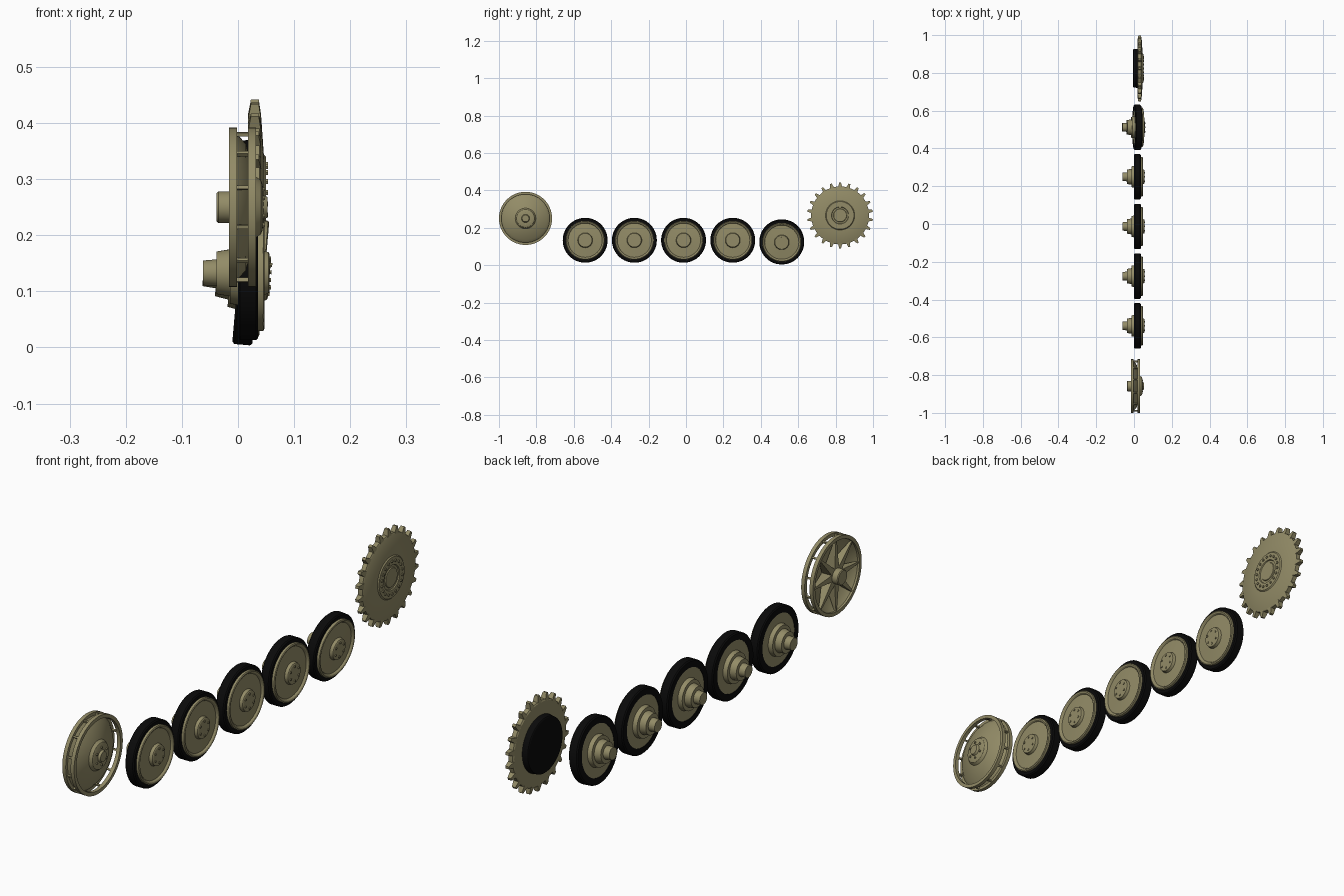
import bpy, bmesh, math
from mathutils import Matrix, Vector

cube = bpy.data.objects.get("Cube")
if cube:
    bpy.data.objects.remove(cube)


def material(name, color):
    m = bpy.data.materials.new(name)
    m.use_nodes = True
    m.diffuse_color = color
    m.node_tree.nodes["Principled BSDF"].inputs["Base Color"].default_value = color
    return m


OLIVE = material("olive paint", (0.29, 0.26, 0.135, 1))
BLACK = material("black rubber", (0.003, 0.003, 0.003, 1))


def finish(bm, name, mat, place):
    bmesh.ops.recalc_face_normals(bm, faces=bm.faces)
    for f in bm.faces:
        f.smooth = True
    me = bpy.data.meshes.new(name)
    bm.to_mesh(me)
    bm.free()
    me.set_sharp_from_angle(angle=math.radians(30))
    me.materials.append(mat)
    ob = bpy.data.objects.new(name, me)
    ob.matrix_world = place
    bpy.context.collection.objects.link(ob)
    return ob


def lathe(name, profile, mat, place, closed=False, steps=56):
    """Spin (x, radius) points around the x axis."""
    bm = bmesh.new()
    vs = [bm.verts.new((x, 0, r)) for x, r in profile]
    edges = [bm.edges.new(p) for p in zip(vs, vs[1:])]
    if closed:
        edges.append(bm.edges.new((vs[-1], vs[0])))
    bmesh.ops.spin(bm, geom=vs + edges, cent=(0, 0, 0), axis=(1, 0, 0),
                   angle=math.tau, steps=steps)
    bmesh.ops.remove_doubles(bm, verts=bm.verts, dist=0.00001)
    return finish(bm, name, mat, place)


def radial(name, count, inner, outer, mat, place, offset=0.0):
    """Repeat a tapered block; each end is (radius, half width, x low, x high)."""
    bm = bmesh.new()
    for i in range(count):
        turn = Matrix.Rotation(math.tau * (i + offset) / count, 3, "X")
        for v in bmesh.ops.create_cube(bm, size=2)["verts"]:
            r, w, lo, hi = outer if v.co.z > 0 else inner
            v.co = turn @ Vector((hi if v.co.x > 0 else lo, w * v.co.y, r))
    return finish(bm, name, mat, place)


def bolts(name, count, ring, size, x, depth, place):
    bm = bmesh.new()
    for i in range(count):
        a = math.tau * i / count
        spot = Matrix.Translation((x, ring * math.sin(a), ring * math.cos(a)))
        bmesh.ops.create_cone(bm, cap_ends=True, segments=6, radius1=size, radius2=size,
                              depth=depth, matrix=spot @ Matrix.Rotation(math.pi / 2, 4, "Y"))
    return finish(bm, name, OLIVE, place)


# Road wheels: rubber tyre, dished disc with stepped axle, hub bolts
TYRE = [(0, .094), (0, .116), (.004, .12), (.032, .12), (.036, .116), (.036, .1)]
DISC = [(-.062, 0), (-.062, .022), (-.038, .024), (-.038, .038), (-.014, .042),
        (-.014, .055), (.002, .058), (.002, .098), (.036, .104), (.045, .104),
        (.047, .1), (.045, .095), (.039, .091), (.043, .04), (.054, .037),
        (.056, .034), (.056, 0)]


def road_wheel(i, y, z, tilt):
    place = Matrix.Translation((0, y, z)) @ Matrix.Rotation(tilt, 4, "Y")
    lathe(f"tyre_{i}", TYRE, BLACK, place, closed=True)
    lathe(f"road_wheel_{i}", DISC, OLIVE, place)
    bolts(f"hub_bolts_{i}", 6, .026, .004, .057, .004, place)


for i in range(4):
    road_wheel(i + 1, -.539 + .263 * i, .133, 0)
road_wheel(5, .512, .126, .087)

# Idler wheel: two rims, crossbars, dish with ribs and hub
idler = Matrix.Translation((0, -.858, .25))
for name, x in (("idler_inner_rim", -.016), ("idler_outer_rim", .018)):
    lathe(name, [(x, .129), (x, .142), (x + .014, .142), (x + .014, .129)],
          OLIVE, idler, closed=True)
radial("idler_crossbars", 12, (.131, .003, -.004, .02), (.138, .003, -.004, .02),
       OLIVE, idler, offset=.5)
lathe("idler_dish", [(-.004, .133), (.014, .113), (.031, .055), (.041, .048), (.044, .04),
                     (.045, .022), (.053, .018), (.053, 0), (.03, 0), (.026, .05),
                     (.009, .112), (-.01, .131)], OLIVE, idler)
lathe("idler_hub", [(-.038, 0), (-.038, .025), (-.035, .028), (-.014, .028),
                    (.03, .034), (.03, 0)], OLIVE, idler)
radial("idler_ribs", 8, (.02, .013, -.014, .03), (.129, .003, -.012, -.005), OLIVE, idler)
bolts("idler_hub_bolts", 6, .032, .004, .046, .005, idler)

# Drive sprocket: toothed disc, bolted flange, dark drive housing
sprocket = Matrix.Translation((0, .824, .266))
lathe("sprocket_disc", [(.018, 0), (.018, .15), (.021, .155), (.038, .155), (.041, .15),
                        (.046, .078), (.05, .074), (.05, .046), (.046, .044),
                        (.046, .036), (.049, .034), (.049, 0)], OLIVE, sprocket)
radial("sprocket_teeth", 22, (.15, .011, .018, .041), (.176, .005, .023, .037),
       OLIVE, sprocket)
bolts("sprocket_bolts", 18, .06, .005, .051, .005, sprocket)
lathe("drive_housing", [(.019, .104), (-.003, .101), (-.005, .098), (-.005, 0)],
      BLACK, sprocket)
